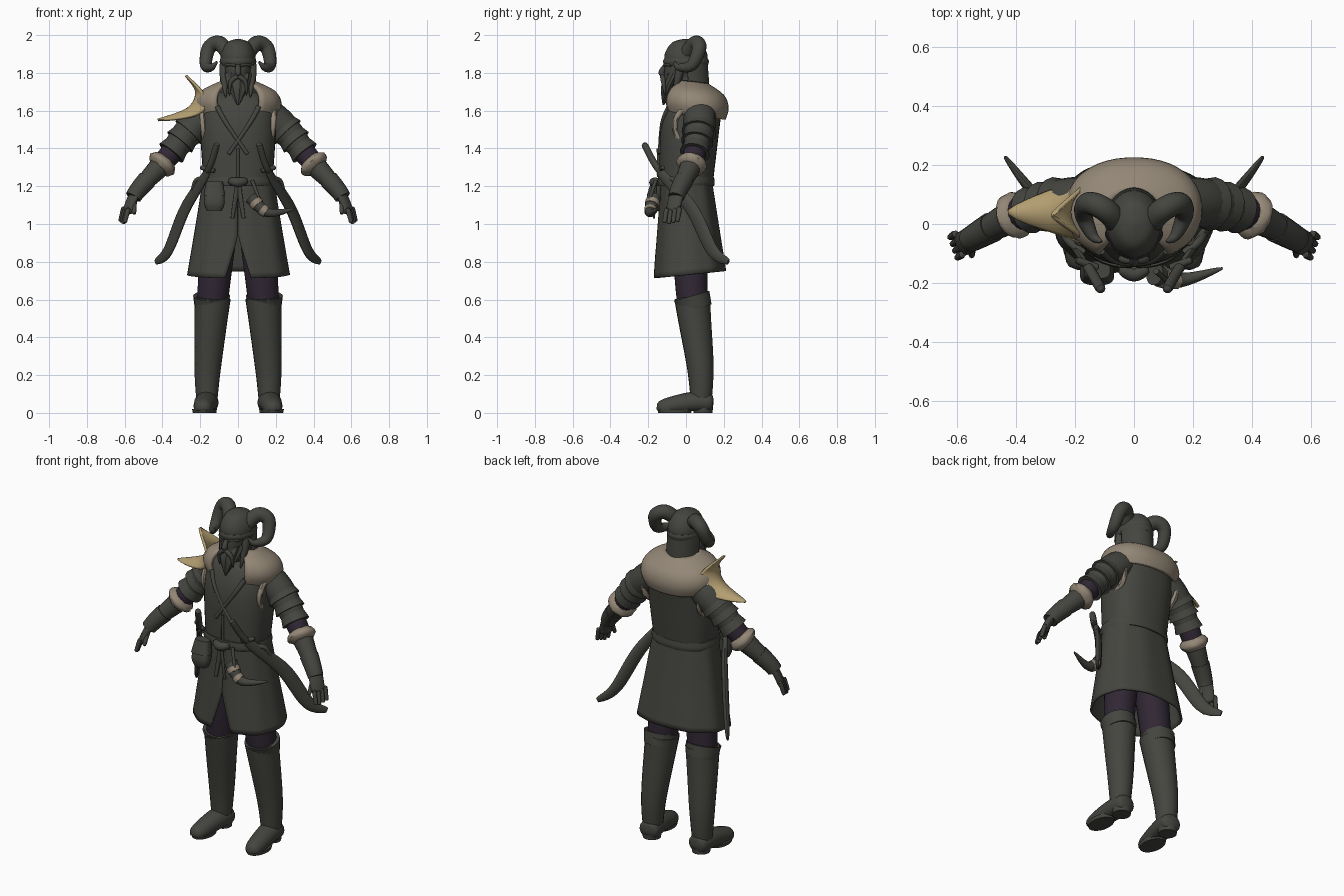
import bpy, bmesh, math, random
from mathutils import Vector

random.seed(4)
cube = bpy.data.objects.get("Cube")
if cube:
    bpy.data.objects.remove(cube, do_unlink=True)


def material(name, red, green, blue):
    mat = bpy.data.materials.new(name)
    mat.use_nodes = True
    mat.diffuse_color = (red, green, blue, 1)
    shader = next(node for node in mat.node_tree.nodes if node.type == 'BSDF_PRINCIPLED')
    shader.inputs["Base Color"].default_value = mat.diffuse_color
    shader.inputs["Roughness"].default_value = .8
    return mat


LEATHER = material("dark leather", .058, .06, .05)
FUR = material("pale fur", .29, .24, .18)
BONE = material("tan bone", .46, .35, .17)
CLOTH = material("purple cloth", .03, .02, .034)
SIDES = (1, -1)


def point_on(path, t):
    """Point on a smooth curve through the path; whole numbers are its points."""
    last = len(path) - 1
    i = min(int(t), last - 1)
    f = t - i
    before, here, ahead, beyond = (Vector(path[min(max(i + k, 0), last)]) for k in (-1, 0, 1, 2))
    slope_in = (ahead - before) / 2
    slope_out = (beyond - here) / 2
    ease = f * f * (3 - 2 * f)
    return here.lerp(ahead, ease) + f * (1 - f) * (slope_in * (1 - f) - slope_out * f)


def skin(name, mat, rings, closed=True, thickness=0):
    """Bridge equal rings of points into one smooth mesh."""
    bm = bmesh.new()
    loops = [[bm.verts.new(point) for point in ring] for ring in rings]
    count = len(rings[0])
    for low, high in zip(loops, loops[1:]):
        for j in range(count if closed else count - 1):
            k = (j + 1) % count
            bm.faces.new((low[j], low[k], high[k], high[j]))
    if closed:
        bm.faces.new(loops[0])
        bm.faces.new(loops[-1])
    bmesh.ops.recalc_face_normals(bm, faces=bm.faces)
    mesh = bpy.data.meshes.new(name)
    bm.to_mesh(mesh)
    bm.free()
    mesh.materials.append(mat)
    for face in mesh.polygons:
        face.use_smooth = True
    mesh.set_sharp_from_angle(angle=math.radians(45))
    part = bpy.data.objects.new(name, mesh)
    bpy.context.collection.objects.link(part)
    if thickness:
        solid = part.modifiers.new("thickness", 'SOLIDIFY')
        solid.thickness, solid.offset = thickness, 0


def loft(name, mat, rows, deep=1, x=0, square=2, tilt=0, folds=0, gap=None, thickness=0, count=36, steps=12):
    """Stack ovals from rows of height, y and half width; gap gives the front opening at a height."""
    rings = []
    for i in range(steps + 1):
        z, y, width = point_on(rows, (len(rows) - 1) * i / steps)
        start = gap(z) if gap else 0
        ring = []
        for j in range(count):
            a = start + 2 * (math.pi - start) * j / (count - 1 if gap else count)
            r = width * (1 + folds * math.sin(9 * a))
            across, along = (math.copysign(abs(v) ** (2 / square), v) for v in (math.sin(a), math.cos(a)))
            depth = y - r * deep * along
            ring.append((x + r * across, depth, z + tilt * depth))
        rings.append(ring)
    skin(name, mat, rings, not gap, thickness)


def tube(name, mat, path, start, end, bulge=0, span=None, side=1, flat=1, blunt=False, floor=None, rough=0,
         count=16, steps=12):
    """Sweep an oval along a span of the path, its radius running from start to end."""
    first, final = span or (0, len(path) - 1)
    shares = [i / steps for i in range(steps + 1)]
    points = [point_on(path, first + (final - first) * s) * 1 for s in shares]
    for point in points:
        point.x *= side
    u, rings = None, []
    for i, (s, point) in enumerate(zip(shares, points)):
        along = (points[min(i + 1, steps)] - points[max(i - 1, 0)]).normalized()
        if u is None:
            u = along.cross((0, 0, 1))
            if u.length < .1:
                u = Vector((1, 0, 0))
        u = (u - along * u.dot(along)).normalized()
        v = u.cross(along)
        r = start + (end - start) * s + bulge * math.sin(math.pi * s)
        if blunt:
            r *= math.sqrt(max(1 - (2 * s - 1) ** 8, .01))
        ring = []
        for j in range(count):
            a = math.tau * j / count
            q = point + (u * flat * math.cos(a) + v * math.sin(a)) * r * random.uniform(1 - rough, 1 + rough)
            if floor is not None:
                q.z = max(q.z, floor)
            ring.append(q)
        rings.append(ring)
    skin(name, mat, rings)


# Coat with slit skirt, belt and lapels
loft("coat_torso", LEATHER, [(1.2, 0, .18), (1.5, .02, .2), (1.65, .05, .18), (1.7, .05, .1)], deep=.78, square=2.4)
loft("coat_skirt", LEATHER, [(1.25, 0, .18), (1, .01, .22), (.73, .02, .266)], deep=.7, square=2.3, tilt=.1,
     folds=.012, gap=lambda z: max(.94 - z, .003), thickness=.012, count=73)
loft("belt", LEATHER, [(1.2, 0, .19), (1.22, 0, .195), (1.25, 0, .19)], deep=.78, square=2.3)
tube("belt_knot", LEATHER, [(-.05, -.15, 1.23), (0, -.17, 1.22), (.05, -.15, 1.23)], .015, .015, bulge=.01, blunt=True)
tube("coat_seam", LEATHER, [(0, -.147, 1.4), (0, -.146, 1.25)], .008, .008)
for side in SIDES:
    tube("belt_tail", LEATHER, [(0, -.16, 1.22), (.03, -.17, 1.03)], .016, .01, side=side, flat=.5)
    tube("lapel_edge", LEATHER, [(.11, -.09, 1.62), (.06, -.125, 1.53), (-.05, -.14, 1.37)], .014, .01, side=side)

# Fur mantle open at the throat
loft("fur_mantle", FUR, [(1.58, .05, .2), (1.64, .05, .22), (1.7, .05, .19), (1.75, .04, .09)], deep=.75,
     square=2.2, tilt=-.12, gap=lambda z: .5, thickness=.022)

# Head, face and beard
tube("neck", LEATHER, [(0, .03, 1.65), (0, 0, 1.8)], .08, .06)
loft("head", LEATHER, [(1.7, -.05, .04), (1.8, -.02, .07), (1.87, 0, .08)], deep=1.35)
loft("beard", LEATHER, [(1.63, -.12, .005), (1.72, -.09, .05), (1.8, -.05, .07)], deep=.8, folds=.08)
tube("nose", LEATHER, [(0, -.11, 1.84), (0, -.13, 1.8), (0, -.11, 1.79)], .01, .01, bulge=.006)
for side in SIDES:
    tube("moustache", LEATHER, [(0, -.125, 1.785), (.04, -.12, 1.75), (.045, -.11, 1.68)], .012, .002, .005, side=side)
    tube("brow", LEATHER, [(.01, -.11, 1.84), (.04, -.1, 1.845), (.065, -.08, 1.84)], .01, .008, side=side)
    tube("side_hair", LEATHER, [(.076, -.03, 1.85), (.075, -.04, 1.78), (.065, -.07, 1.67)], .02, .002, .01, side=side)

# Helmet with neck guard and curled horns
loft("helmet", LEATHER, [(1.84, 0, .09), (1.9, 0, .09), (1.96, 0, .06), (1.98, 0, .01)], deep=1.25)
loft("helmet_band", LEATHER, [(1.84, 0, .093), (1.86, 0, .097), (1.875, 0, .093)], deep=1.25)
loft("neck_guard", LEATHER, [(1.86, 0, .09), (1.73, .01, .09)], deep=1.2, gap=lambda z: 1.6, thickness=.012)
HORN = [(.05, 0, 1.9), (.1, .05, 1.957), (.155, .07, 1.93), (.17, .03, 1.84), (.14, -.04, 1.83), (.11, -.06, 1.86)]
for side in SIDES:
    tube("horn", LEATHER, HORN, .04, .004, bulge=.013, side=side, steps=30)

# Arms: every piece sits on one curve, from shoulder by elbow and wrist to fingertips
ARM = [(.13, .07, 1.6), (.25, .07, 1.5), (.4, .03, 1.32), (.55, -.05, 1.15), (.6, -.08, 1)]
for side in SIDES:
    tube("sleeve", LEATHER, ARM, .085, .065, bulge=.01, span=(0, 1.6), side=side)
    for t in (.9, 1.2, 1.5):
        r = .11 - .02 * t
        tube("arm_band", LEATHER, ARM, r - .012, r, span=(t, t + .2), side=side, steps=4)
    tube("under_sleeve", CLOTH, ARM, .062, .056, span=(1.5, 2.1), side=side)
    tube("fur_cuff", FUR, ARM, .057, .055, bulge=.025, span=(1.88, 2.15), side=side, rough=.05, count=24, steps=6)
    tube("glove", LEATHER, ARM, .06, .035, span=(2, 3), side=side)
    tube("glove_guard", LEATHER, ARM, .052, .043, span=(2.5, 3.05), side=side)
    tube("hand", LEATHER, ARM, .022, .02, span=(2.9, 3.6), side=side, flat=2, blunt=True)
    for i in range(4):
        shift = Vector((.008 * i, .023 * (i - 1.5), .006 * abs(i - 1)))
        curl = [point_on(ARM, t) + shift for t in (3.4, 3.8, 4)]
        tube("finger", LEATHER, curl, .014, .01, side=side, blunt=True, count=8)
    tube("thumb", LEATHER, [(.55, -.07, 1.13), (.55, -.11, 1.05)], .016, .01, side=side, blunt=True, count=8)
    # Fur rim round the armhole
    turns = [math.tau * i / 16 for i in range(17)]
    rim = [(.185 + .01 * math.sin(a), .04 + .1 * math.cos(a), 1.52 + .1 * math.sin(a)) for a in turns]
    tube("armhole_fur", FUR, rim, .015, .015, side=side, rough=.1, count=8, steps=32)

# Legs and boots
LEG = [(.09, .02, 1.05), (.13, .03, .65), (.16, .075, .25), (.165, .08, .05)]
for side in SIDES:
    tube("trouser_leg", CLOTH, LEG, .1, .082, span=(0, 1.2), side=side, count=20)
    tube("boot_shaft", LEATHER, LEG, .095, .053, bulge=-.004, span=(1.1, 3), side=side, count=20)
    tube("boot_cuff", LEATHER, [(.14, .05, .55), (.14, .03, .62)], .088, .098, side=side, count=20)
    tube("boot_foot", LEATHER, [(.16, .145, .05), (.17, .03, .055), (.19, -.155, .02)], .052, .04, bulge=.01, side=side,
         flat=1.1, blunt=True, floor=.01, steps=24)
    loft("boot_sole", LEATHER, [(0, -.06, .056), (.02, -.06, .06)], deep=1.55, x=side * .183, steps=2)
    loft("boot_heel", LEATHER, [(0, .09, .05), (.03, .09, .053)], x=side * .164, steps=2)

# Curved scabbards and hilts on both hips, each pair on one curve
SWORD = [(.11, -.225, 1.43), (.16, -.14, 1.28), (.28, .03, 1.08), (.37, .14, .86), (.435, .225, .8)]
for side in SIDES:
    tube("scabbard", LEATHER, SWORD, .025, .015, bulge=.02, span=(1, 4), side=side, flat=.45, steps=20)
    tube("hilt", LEATHER, SWORD, .018, .018, span=(0, 1.1), side=side, blunt=True)
    tube("hilt_guard", LEATHER, [(.12, -.15, 1.28), (.2, -.12, 1.3)], .014, .012, side=side, blunt=True)
    tube("scabbard_strap", LEATHER, [(.17, -.1, 1.24), (.22, -.06, 1.23), (.24, -.03, 1.17)], .015, .012, side=side)

# Pouch on the right, banded drinking horn on the left
loft("pouch", LEATHER, [(1.07, -.17, .04), (1.12, -.17, .055), (1.22, -.155, .04)], deep=.65, x=-.125, square=3)
loft("pouch_flap", LEATHER, [(1.15, -.168, .058), (1.225, -.155, .044)], deep=.68, x=-.125, square=3)
DRINK = [(.07, -.17, 1.14), (.16, -.19, 1.06), (.3, -.15, 1.08)]
tube("drinking_horn", LEATHER, DRINK, .038, .004, bulge=.004, span=(0, 2))
for t in (.3, .7):
    r = .043 - .015 * t
    tube("horn_band", FUR, DRINK, r, r - .002, span=(t, t + .2), steps=3)
tube("horn_strap", LEATHER, [(.075, -.16, 1.23), (.12, -.2, 1.11)], .01, .008)

# Crescent bone plate over the right shoulder, pointed at both ends and drooping at its edges
RIDGE = [(-.275, .03, 1.785), (-.22, .04, 1.7), (-.265, .045, 1.61), (-.425, .04, 1.55)]
plate = []
for i in range(19):
    width = .004 + .1 * math.sin(math.pi * i / 18)
    ridge = point_on(RIDGE, i / 6)
    plate.append([ridge + width * Vector((.55 * v * v, v, -.35 * v * v)) for v in (j / 6 for j in range(-6, 7))])
skin("shoulder_plate", BONE, plate, closed=False, thickness=.014)
